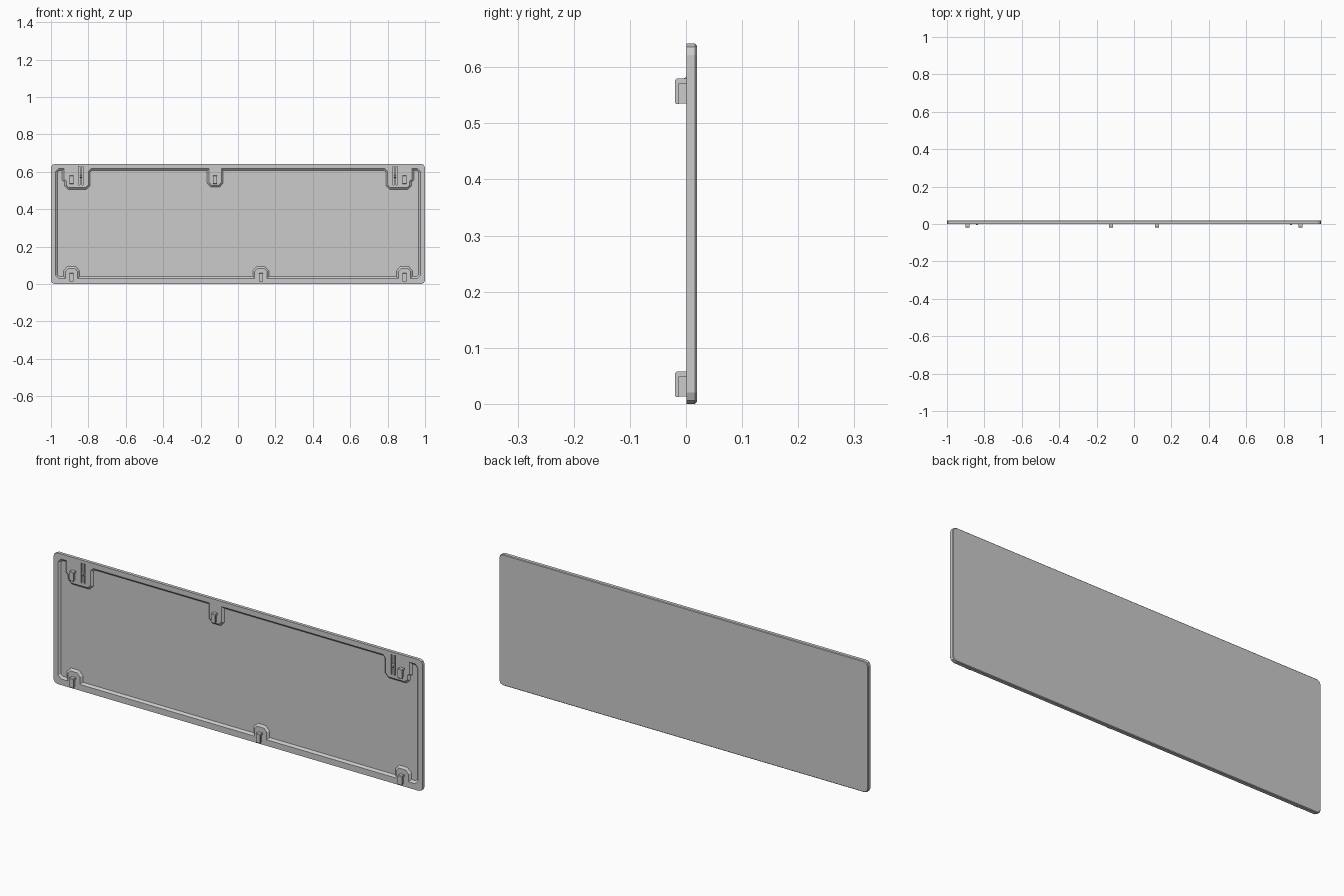
import bpy, bmesh
from mathutils import Vector

if "Cube" in bpy.data.objects:
    bpy.data.objects.remove(bpy.data.objects["Cube"])

FRONT, BACK, FLOOR = 0.0005, 0.0192, 0.0095
CLIP_FRONT = -0.0192
HEIGHT = 0.642


def inset(pts, d):
    """Mitred inward offset of a counter-clockwise outline."""
    out = []
    for i, p in enumerate(pts):
        p = Vector(p)
        a = (p - Vector(pts[i - 1])).normalized()
        b = (Vector(pts[(i + 1) % len(pts)]) - p).normalized()
        na, nb = Vector((-a.y, a.x)), Vector((-b.y, b.x))
        out.append(p + (na + nb) * d / (1 + na.dot(nb)))
    return out


def loft(name, layers):
    """Solid through matching x-z outlines, each given with its y."""
    bm = bmesh.new()
    rings = [[bm.verts.new((x, y, z)) for x, z in pts] for y, pts in layers]
    n = len(rings[0])
    for r, s in zip(rings, rings[1:]):
        for i in range(n):
            j = (i + 1) % n
            bm.faces.new((r[i], r[j], s[j], s[i]))
    bm.faces.new(rings[0])
    bm.faces.new(rings[-1][::-1])
    return finish(name, bm)


def extrude_x(name, yz, x, w):
    """Extrude a y-z profile across a width centred on x."""
    bm = bmesh.new()
    f = bm.faces.new([bm.verts.new((x - w / 2, y, z)) for y, z in yz])
    g = bmesh.ops.extrude_face_region(bm, geom=[f])
    bmesh.ops.translate(bm, vec=(w, 0, 0),
                        verts=[v for v in g['geom'] if isinstance(v, bmesh.types.BMVert)])
    return finish(name, bm)


def finish(name, bm):
    bmesh.ops.recalc_face_normals(bm, faces=bm.faces)
    me = bpy.data.meshes.new(name)
    bm.to_mesh(me)
    bm.free()
    ob = bpy.data.objects.new(name, me)
    bpy.context.collection.objects.link(ob)
    return ob


def rect(x0, x1, z0, z1):
    return [(x0, z0), (x1, z0), (x1, z1), (x0, z1)]


def cut(ob, cutter):
    m = ob.modifiers.new("cut", 'BOOLEAN')
    m.operation, m.solver, m.object = 'DIFFERENCE', 'EXACT', cutter
    cutter.hide_render = True
    cutter.hide_set(True)


# Panel plate with rounded corners and a chamfered back edge
r, k = 0.02, 0.006
corner = [(1 - r, 0), (1 - k, k), (1, r)]
right = corner + [(x, HEIGHT - z) for x, z in corner[::-1]]
outline = right + [(-x, z) for x, z in right[::-1]]
panel = loft("panel", [(FRONT, outline), (BACK - 0.003, outline),
                       (BACK, inset(outline, 0.003))])

# Shallow front pocket whose outline steps around the clip pads
LOW, TOP = 0.03, 0.617
pocket = [(-0.975, 0.045), (-0.96, LOW)]
for cx in (-0.89, 0.122, 0.89):
    pocket += [(cx - 0.033, LOW), (cx - 0.033, 0.067), (cx - 0.018, 0.083),
               (cx + 0.018, 0.083), (cx + 0.033, 0.067), (cx + 0.033, LOW)]
pocket += [(0.96, LOW), (0.975, 0.045)]
pad = [(0.975, 0.60), (0.96, TOP), (0.93, TOP), (0.93, 0.56), (0.918, 0.55),
       (0.918, 0.53), (0.903, 0.515), (0.815, 0.515), (0.80, 0.53),
       (0.80, 0.602), (0.785, TOP)]
c = -0.122
notch = [(c + 0.033, TOP), (c + 0.033, 0.543), (c + 0.018, 0.527),
         (c - 0.018, 0.527), (c - 0.033, 0.543), (c - 0.033, TOP)]
pocket += pad + notch + [(-x, z) for x, z in pad[::-1]]
slope = 0.01
over = 0.2  # extend the cutter a little past the front face
depth = FLOOR - FRONT
cut(panel, loft("pocket_cutter",
                [(FRONT - depth * over, inset(pocket, -slope * over)),
                 (FLOOR, inset(pocket, slope))]))

# Pairs of slits forming a springy tab, with a small latch bump on each
for s in (-1, 1):
    for x in (0.832, 0.849):
        cut(panel, loft("slit_cutter", [
            (y, rect(s * x - 0.003, s * x + 0.003, 0.53, 0.628))
            for y in (-0.01, FLOOR)]))
    extrude_x("latch_bump", [(0.002, 0.565), (-0.0045, 0.571),
                             (-0.0045, 0.579), (0.002, 0.585)], s * 0.8405, 0.011)

# Hook clips: an L-shaped arm stiffened by a thinner web
for x, z in ((-0.89, 0.534), (-0.122, 0.534), (0.89, 0.534),
             (-0.89, 0.012), (0.122, 0.012), (0.89, 0.012)):
    f, h, t = CLIP_FRONT, 0.046, 0.007
    extrude_x("clip_arm", [(0.002, z + h), (f + 0.003, z + h), (f, z + h - 0.003),
                           (f, z + 0.002), (f + 0.002, z), (f + t, z),
                           (f + t, z + h - 0.009), (0.002, z + h - 0.009)], x, 0.022)
    extrude_x("clip_web", [(0.002, z + 0.001), (f + 0.005, z + 0.001),
                           (f + 0.005, z + h - 0.005), (0.002, z + h - 0.005)], x, 0.012)
